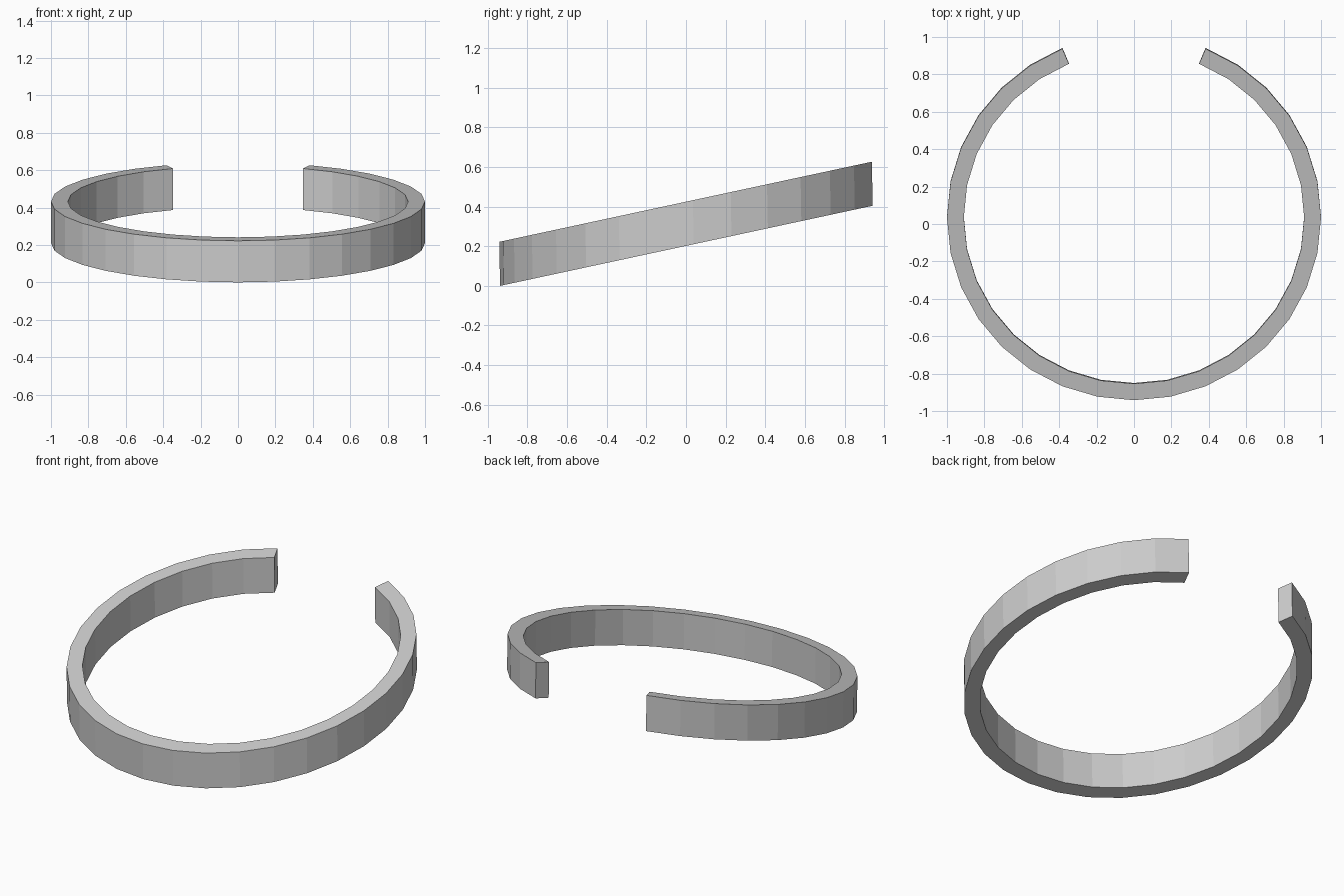
import bpy
import bmesh
from math import sin, cos, radians

cube = bpy.data.objects.get("Cube")
if cube:
    bpy.data.objects.remove(cube, do_unlink=True)

SEGMENTS = 32       # sides of a full circle
STEPS = 14          # sides kept either way from the front
INNER = 0.91
DEPTH = 0.977       # foreshortening of the tilted ring
SLOPE = 0.215       # rise toward the back
HEIGHT = 0.222

metal = bpy.data.materials.new("light_grey")
metal.use_nodes = True
grey = (0.6, 0.6, 0.6, 1)
metal.diffuse_color = grey
metal.node_tree.nodes["Principled BSDF"].inputs["Base Color"].default_value = grey


def ring_point(angle, radius, top):
    """Point on the tilted ring; the upper rim leans slightly forward."""
    y = -radius * DEPTH * cos(angle)
    z = (y + DEPTH) * SLOPE + (HEIGHT if top else 0)
    return radius * sin(angle), y + (0.035 if top else 0.039), z


# Open band: a four-cornered section swept around, with capped ends
bm = bmesh.new()
sections = []
for i in range(-STEPS, STEPS + 1):
    a = radians(360 / SEGMENTS * i)
    corners = ((1, False), (1, True), (INNER, True), (INNER, False))
    sections.append([bm.verts.new(ring_point(a, r, t)) for r, t in corners])
for s, t in zip(sections, sections[1:]):
    for k in range(4):
        n = (k + 1) % 4
        bm.faces.new((s[k], t[k], t[n], s[n]))
bm.faces.new(sections[0])
bm.faces.new(sections[-1][::-1])
bmesh.ops.recalc_face_normals(bm, faces=bm.faces)

mesh = bpy.data.meshes.new("open_band")
bm.to_mesh(mesh)
bm.free()
mesh.materials.append(metal)
band = bpy.data.objects.new("open_band", mesh)
bpy.context.collection.objects.link(band)
